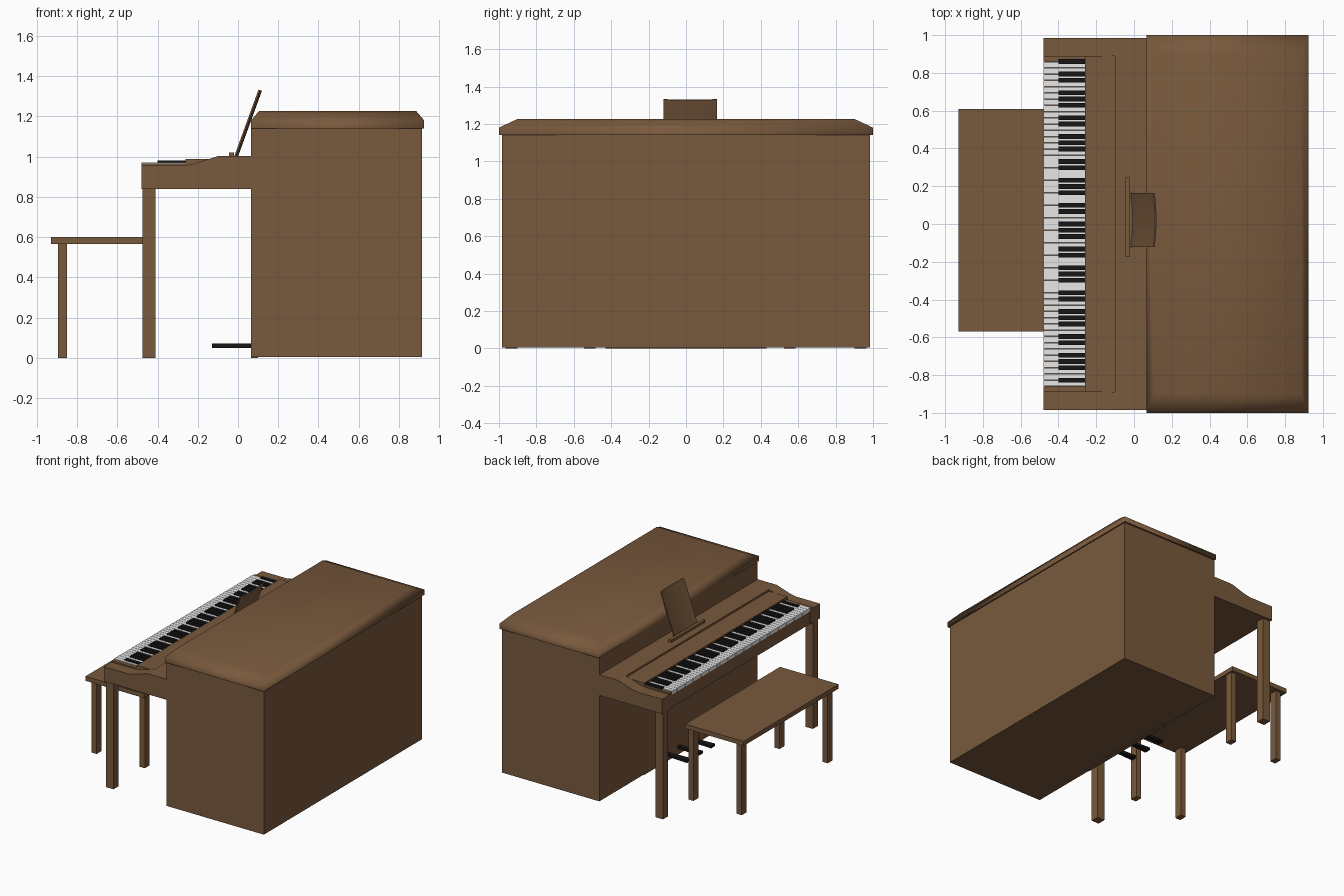
import bpy, bmesh, math

if "Cube" in bpy.data.objects:
    bpy.data.objects.remove(bpy.data.objects["Cube"])


def material(name, rgb):
    m = bpy.data.materials.new(name)
    m.diffuse_color = (*rgb, 1)
    m.use_nodes = True
    m.node_tree.nodes["Principled BSDF"].inputs["Base Color"].default_value = m.diffuse_color
    return m


WOOD = material("walnut wood", (0.19, 0.10, 0.046))
WHITE = material("key white", (0.80, 0.80, 0.80))
BLACK = material("key black", (0.008, 0.008, 0.008))


def finish(name, bm, mat):
    bmesh.ops.recalc_face_normals(bm, faces=bm.faces[:])
    me = bpy.data.meshes.new(name)
    bm.to_mesh(me)
    bm.free()
    me.materials.append(mat)
    ob = bpy.data.objects.new(name, me)
    bpy.context.collection.objects.link(ob)
    return ob


def add_box(bm, x0, x1, y0, y1, z0, z1):
    vs = bmesh.ops.create_cube(bm, size=1)["verts"]
    for v in vs:
        v.co.x = x1 if v.co.x > 0 else x0
        v.co.y = y1 if v.co.y > 0 else y0
        v.co.z = z1 if v.co.z > 0 else z0


def box(name, *dims, mat=WOOD):
    bm = bmesh.new()
    add_box(bm, *dims)
    return finish(name, bm, mat)


def extrude_profile(name, pts, y0, y1, mat=WOOD):
    """Extrude an x/z outline along y."""
    bm = bmesh.new()
    f = bm.faces.new([bm.verts.new((x, y0, z)) for x, z in pts])
    new = bmesh.ops.extrude_face_region(bm, geom=[f])["geom"]
    for v in new:
        if isinstance(v, bmesh.types.BMVert):
            v.co.y = y1
    return finish(name, bm, mat)


# Cabinet and the thin base strip below it
box("cabinet", 0.065, 0.915, -0.985, 0.985, 0.005, 1.14)
box("base_strip", 0.065, 0.10, -0.43, 0.43, 0.0, 0.006)

# Lid: lip, sloped edge and flat top, softly shaded
bm = bmesh.new()
rings = []
for dx, dy, z in [(0, 0, 1.14), (0, 0, 1.18), (0.04, 0.10, 1.227)]:
    xa, xb, y = 0.065 + dx, 0.925 - dx, 1.0 - dy
    rings.append([bm.verts.new(c) for c in
                  [(xa, -y, z), (xb, -y, z), (xb, y, z), (xa, y, z)]])
for a, b in zip(rings, rings[1:]):
    for i in range(4):
        j = (i + 1) % 4
        bm.faces.new([a[i], a[j], b[j], b[i]])
bm.faces.new(rings[2])
bottom = bm.faces.new(rings[0][::-1])
for f in bm.faces:
    f.smooth = f is not bottom
for e in bottom.edges:
    e.smooth = False
finish("lid", bm, WOOD)

# Keyboard shelf, cheeks and end blocks
box("key_bed", -0.475, 0.065, -0.89, 0.89, 0.84, 0.945)
cheek = [(-0.48, 0.84), (-0.48, 0.955), (-0.27, 0.955), (-0.22, 0.964),
         (-0.10, 1.002), (0.065, 1.002), (0.065, 0.84)]
for side, s in (("left", 1), ("right", -1)):
    extrude_profile(side + "_cheek", cheek, s * 0.89, s * 0.985)
    box(side + "_key_block", -0.48, -0.26, *sorted((s * 0.86, s * 0.89)), 0.84, 0.966)
    box(side + "_front_leg", -0.475, -0.41, *sorted((s * 0.90, s * 0.965)), 0, 0.84)

# Fallboard and the shelf behind it
box("fallboard", -0.26, -0.10, -0.89, 0.89, 0.94, 0.988)
box("top_shelf", -0.10, 0.065, -0.89, 0.89, 0.94, 1.002)

# 52 white keys
pitch = 1.72 / 52
bm = bmesh.new()
for i in range(52):
    y = 0.86 - i * pitch
    add_box(bm, -0.48, -0.26, y - pitch + 0.0012, y - 0.0012, 0.943, 0.97)
finish("white_keys", bm, WHITE)

# Black keys in groups of two and three
bm = bmesh.new()
for k in range(52):
    if k % 7 in (0, 2, 3, 5, 6):
        y = 0.86 - k * pitch
        add_box(bm, -0.40, -0.26, y - 0.0125, y + 0.0125, 0.955, 0.98)
finish("black_keys", bm, BLACK)

# Music stand: ledge and slightly bowed leaning panel
box("music_ledge", -0.045, -0.02, -0.175, 0.245, 1.0, 1.021)
bm = bmesh.new()
N = 12
length = math.hypot(0.12, 0.33)
ux, uz = 0.12 / length, 0.33 / length
cols = []
for i in range(N + 1):
    t = 2 * i / N - 1
    bow = 0.010 * (1 - t * t)
    col = []
    for h, d in ((0, 0), (1, 0), (1, 0.008), (0, 0.008)):
        x = -0.018 + h * 0.12 + uz * (bow + d)
        z = 1.003 + h * 0.33 - ux * (bow + d)
        col.append(bm.verts.new((x, 0.022 + t * 0.143, z)))
    cols.append(col)
for a, b in zip(cols, cols[1:]):
    for i in range(4):
        j = (i + 1) % 4
        f = bm.faces.new([a[i], a[j], b[j], b[i]])
        f.smooth = i in (0, 2)
bm.faces.new(cols[0])
bm.faces.new(cols[-1])
panel = finish("music_panel", bm, WOOD)
for e in panel.data.edges:  # keep the rim crisp
    a, b = (panel.data.vertices[v].co for v in e.vertices)
    e.use_edge_sharp = abs(a.y - b.y) > 1e-4

# Three pedals, wider at the tip
for name, y in (("left", 0.15), ("middle", 0.0), ("right", -0.15)):
    p = box(name + "_pedal", -0.13, 0.07, y - 0.025, y + 0.025, 0.05, 0.07, mat=BLACK)
    for v in p.data.vertices:
        if v.co.x > 0:
            v.co.y = y + (v.co.y - y) * 0.6

# Bench
box("bench_seat", -0.93, -0.42, -0.57, 0.61, 0.565, 0.60)
for xn, x in (("outer", -0.895), ("inner", -0.475)):
    for yn, y in (("left", 0.525), ("right", -0.545)):
        box(f"bench_{xn}_{yn}_leg", x, x + 0.045, y, y + 0.06, 0, 0.566)
